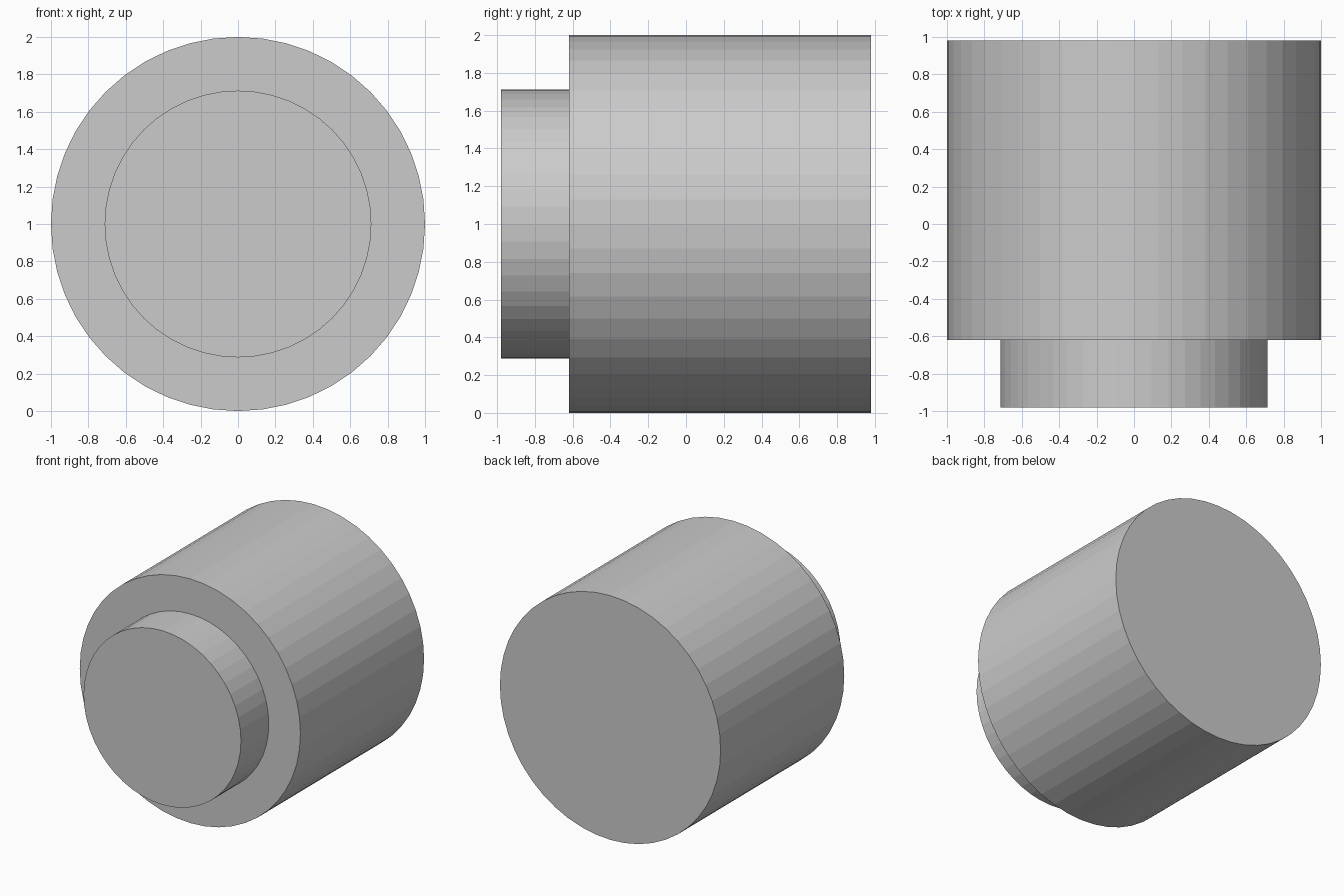
import bpy
import bmesh
from math import cos, sin, tau

if "Cube" in bpy.data.objects:
    bpy.data.objects.remove(bpy.data.objects["Cube"])

SIDES = 48
CENTRE_Z = 1.0

# Stepped profile as (radius, y), from the front of the boss to the back of the body
PROFILE = [(0.713, -0.98), (0.713, -0.62), (1.0, -0.62), (1.0, 0.98)]


def ring(bm, radius, y):
    return [bm.verts.new((radius * cos(tau * i / SIDES), y,
                          CENTRE_Z + radius * sin(tau * i / SIDES)))
            for i in range(SIDES)]


# Body with its smaller front boss, turned as one closed flat-shaded solid
bm = bmesh.new()
rings = [ring(bm, r, y) for r, y in PROFILE]
for a, b in zip(rings, rings[1:]):
    for i in range(SIDES):
        j = (i + 1) % SIDES
        bm.faces.new((a[i], a[j], b[j], b[i]))

# Flat end caps
bm.faces.new(rings[0])
bm.faces.new(rings[-1])
bmesh.ops.recalc_face_normals(bm, faces=bm.faces)

mesh = bpy.data.meshes.new("stepped_cylinder")
bm.to_mesh(mesh)
bm.free()
bpy.context.collection.objects.link(bpy.data.objects.new("stepped_cylinder", mesh))
